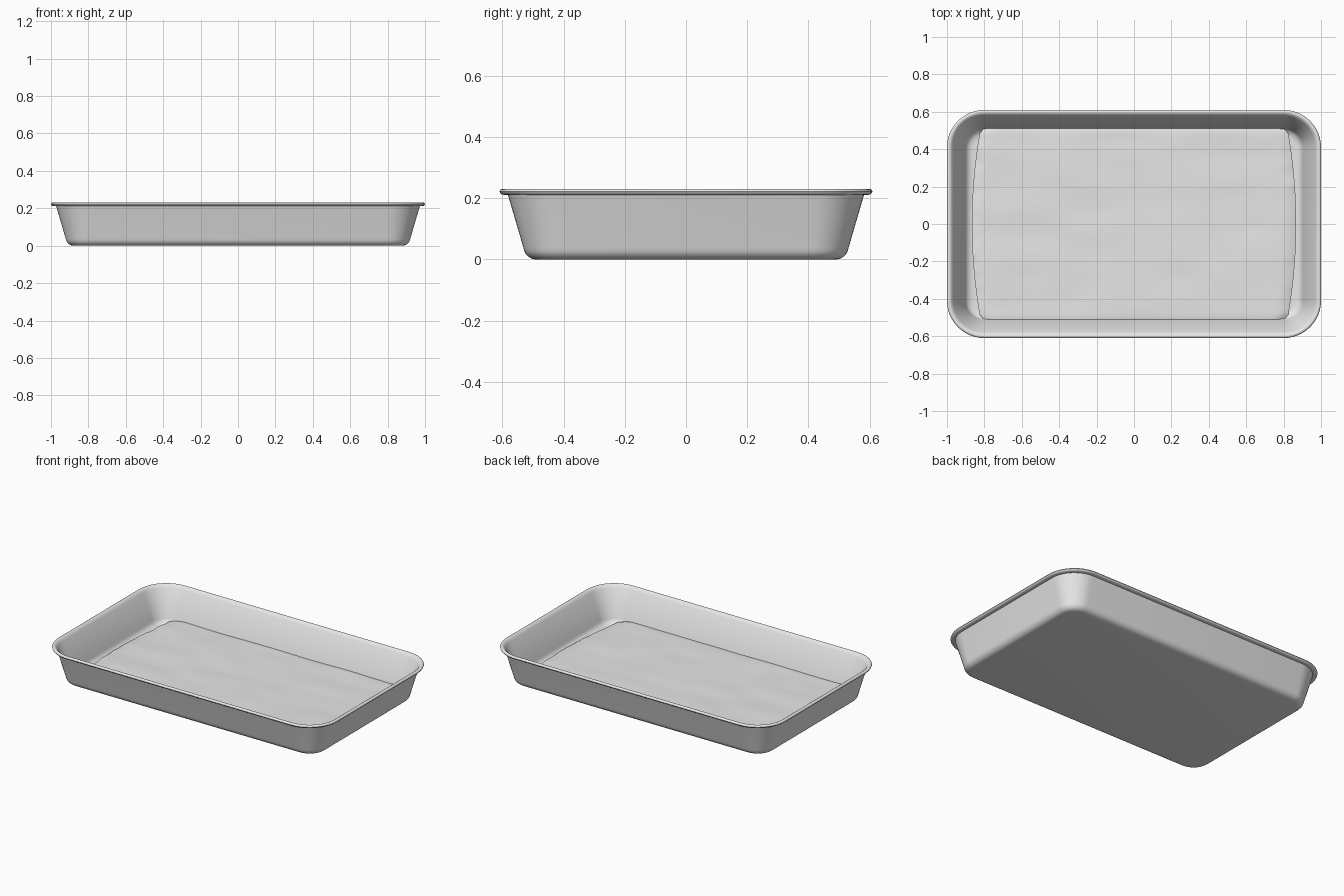
import bpy, bmesh, math
from mathutils import Vector, noise

cube = bpy.data.objects.get("Cube")
if cube:
    bpy.data.objects.remove(cube, do_unlink=True)

grey = bpy.data.materials.new("light_grey")
grey.use_nodes = True
grey.diffuse_color = (0.8, 0.8, 0.8, 1)
grey.node_tree.nodes["Principled BSDF"].inputs["Base Color"].default_value = (0.8, 0.8, 0.8, 1)

CORE_X, CORE_Y = 0.8, 0.41   # centres of the corner arcs
CORNER_STEPS = 12


def finish(bm, name, angle):
    bmesh.ops.recalc_face_normals(bm, faces=bm.faces)
    mesh = bpy.data.meshes.new(name)
    bm.to_mesh(mesh)
    bm.free()
    obj = bpy.data.objects.new(name, mesh)
    bpy.context.collection.objects.link(obj)
    mesh.materials.append(grey)
    bpy.ops.object.select_all(action='DESELECT')
    obj.select_set(True)
    bpy.context.view_layer.objects.active = obj
    bpy.ops.object.shade_smooth_by_angle(angle=math.radians(angle))
    return obj


def rounded_ring(bm, radius, z):
    """Rounded rectangle loop of vertices around the core rectangle."""
    verts = []
    for corner, (sx, sy) in enumerate([(1, 1), (-1, 1), (-1, -1), (1, -1)]):
        for i in range(CORNER_STEPS + 1):
            a = math.pi / 2 * (corner + i / CORNER_STEPS)
            verts.append(bm.verts.new((sx * CORE_X + radius * math.cos(a),
                                       sy * CORE_Y + radius * math.sin(a), z)))
    return verts


def fillet(r, z, size_r, size_z, steps=6):
    """Quarter curve from the floor point (r, z) out and up into the wall."""
    return [(r + size_r * math.sin(t), z + size_z * (1 - math.cos(t)))
            for t in (math.pi / 2 * i / steps * 0.9 for i in range(steps + 1))]


# Tray: outer wall, rolled rim and inner wall as one lofted profile
outer = fillet(0.08, 0.0, 0.042, 0.045)
rim = [(0.172, 0.211), (0.18, 0.211), (0.191, 0.212), (0.197, 0.216), (0.2, 0.222),
       (0.197, 0.228), (0.192, 0.231), (0.185, 0.231), (0.177, 0.226), (0.167, 0.214)]
inner = fillet(0.055, 0.014, 0.048, 0.04)
bm = bmesh.new()
rings = [rounded_ring(bm, r, z) for r, z in outer + rim + inner[::-1]]
for a, b in zip(rings, rings[1:]):
    for i in range(len(a)):
        j = (i + 1) % len(a)
        bm.faces.new((a[i], a[j], b[j], b[i]))
bm.faces.new(rings[0])
bm.faces.new(rings[-1])
finish(bm, "tray", 50)

# Soft filling sheet: wavy grid with bowed ends and a turned down border
bm = bmesh.new()
bmesh.ops.create_grid(bm, x_segments=90, y_segments=60, size=1)
for v in bm.verts:
    u, w = v.co.x, v.co.y
    end = 0.82 + 0.047 * (1 - w * w)
    # round off the four corners slightly
    end -= 0.02 * max(0, abs(w) - 0.94) / 0.06
    x, y = u * end, w * 0.515
    wave = noise.noise(Vector((x * 4, y * 7, 1.3))) * 0.004
    edge = max(0, abs(u) - 0.92) / 0.08
    wrinkle = noise.noise(Vector((x * 9, y * 16, 5.1))) * 0.005 * edge
    side = max(0, abs(w) - 0.95) / 0.05
    z = 0.047 + wave + wrinkle - 0.012 * edge ** 2 - 0.004 * side ** 2
    v.co = (x, y, z)
border = [e for e in bm.edges if e.is_boundary]
skirt = bmesh.ops.extrude_edge_only(bm, edges=border)
for v in skirt["geom"]:
    if isinstance(v, bmesh.types.BMVert):
        v.co.z = 0.0145
        v.co.x *= 0.99
        v.co.y *= 0.97
finish(bm, "filling_sheet", 50)
